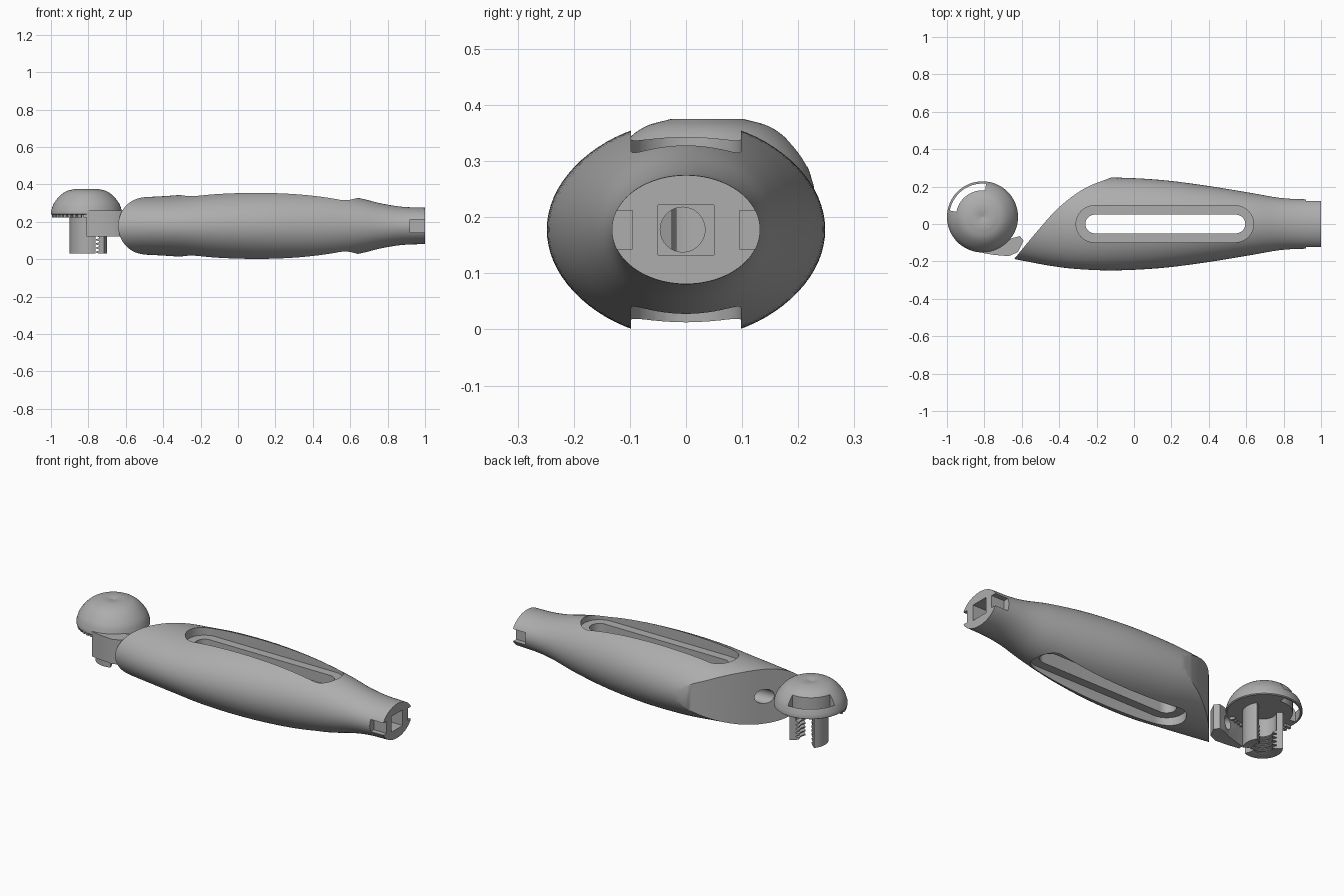
import bpy, bmesh, math
from mathutils import Vector

cube = bpy.data.objects.get("Cube")
if cube:
    bpy.data.objects.remove(cube, do_unlink=True)

GREY = (0.42, 0.42, 0.42, 1)
grey = bpy.data.materials.new("plain grey")
grey.use_nodes = True
grey.diffuse_color = GREY
grey.node_tree.nodes["Principled BSDF"].inputs["Base Color"].default_value = GREY

MID = 0.178            # height of the handle axis
HEAD = Vector((-0.81, 0.038, 0))


def make(name, rings, closed=False):
    """Skin a list of equal point rings, capping the ends unless closed."""
    bm = bmesh.new()
    rows = [[bm.verts.new(p) for p in ring] for ring in rings]
    n = len(rows[0])
    pairs = list(zip(rows, rows[1:])) + ([(rows[-1], rows[0])] if closed else [])
    for a, b in pairs:
        for i in range(n):
            j = (i + 1) % n
            bm.faces.new((a[i], a[j], b[j], b[i]))
    if not closed:
        bm.faces.new(rows[0])
        bm.faces.new(rows[-1])
    bmesh.ops.recalc_face_normals(bm, faces=bm.faces)
    mesh = bpy.data.meshes.new(name)
    bm.to_mesh(mesh)
    bm.free()
    mesh.materials.append(grey)
    obj = bpy.data.objects.new(name, mesh)
    bpy.context.collection.objects.link(obj)
    return obj


def prism(name, outline, z0, z1):
    return make(name, [[(x, y, z) for x, y in outline] for z in (z0, z1)])


def block(name, x, y, z):
    return prism(name, [(x[0], y[0]), (x[1], y[0]), (x[1], y[1]), (x[0], y[1])], *z)


def revolve(name, profile, a0=0, a1=360, steps=64):
    """Turn an (r, z) profile round the head axis through an arc."""
    full = a1 - a0 == 360
    rings = []
    for i in range(steps if full else steps + 1):
        a = math.radians(a0 + (a1 - a0) * i / steps)
        rings.append([HEAD + Vector((r * math.cos(a), r * math.sin(a), z)) for r, z in profile])
    return make(name, rings, full)


def rod(name, start, end, radius):
    axis = Vector(end) - Vector(start)
    u = axis.orthogonal().normalized()
    v = axis.normalized().cross(u)
    turns = [math.tau * i / 32 for i in range(32)]
    return make(name, [[Vector(c) + radius * (math.cos(t) * u + math.sin(t) * v) for t in turns]
                       for c in (start, end)])


def stadium(x0, x1, r):
    pts = []
    for cx, start in ((x1 - r, -90), (x0 + r, 90)):
        for i in range(17):
            a = math.radians(start + 180 * i / 16)
            pts.append((cx + r * math.cos(a), r * math.sin(a)))
    return pts


def spline(pts, per=6):
    """Smooth curve through a few points."""
    p = [Vector(q) for q in pts]
    p = [2 * p[0] - p[1]] + p + [2 * p[-1] - p[-2]]
    out = []
    for a, b, c, d in zip(p, p[1:], p[2:], p[3:]):
        for i in range(per):
            t = i / per
            out.append(b + t / 2 * (c - a + t * (2 * a - 5 * b + 4 * c - d
                                                 + t * (3 * b - a - 3 * c + d))))
    return out + [p[-2]]


def cut(obj, cutters):
    for c in cutters:
        m = obj.modifiers.new("cut", "BOOLEAN")
        m.operation, m.solver, m.object = "DIFFERENCE", "EXACT", c
    bpy.context.view_layer.update()
    graph = bpy.context.evaluated_depsgraph_get()
    mesh = bpy.data.meshes.new_from_object(obj.evaluated_get(graph))
    obj.modifiers.clear()
    obj.data = mesh
    for c in cutters:
        bpy.data.objects.remove(c, do_unlink=True)


# Handle: elliptical sections given as x, half width, half height
stations = [(-0.76, 0.165, 0.138), (-0.6, 0.195, 0.15), (-0.45, 0.223, 0.156),
            (-0.3, 0.241, 0.166), (-0.1, 0.248, 0.186), (0.15, 0.235, 0.194),
            (0.4, 0.203, 0.184), (0.62, 0.167, 0.154), (0.77, 0.141, 0.119),
            (0.88, 0.133, 0.102), (1.0, 0.132, 0.097)]
turns = [math.tau * i / 80 for i in range(80)]
handle = make("handle", [[(x, w * math.cos(t), MID + h * math.sin(t)) for t in turns]
                         for x, w, h in spline(stations)])

# Oblique bowed end, long slot with recessed rims, bore, socket and side notches
bow = spline([(-0.08, 0.28), (-0.12, 0.25), (-0.265, 0.19), (-0.4, 0.09),
              (-0.51, -0.03), (-0.61, -0.15), (-0.7, -0.26)])
slope = [(v.x, v.y) for v in bow] + [(-1, -0.26), (-1, 0.28)]
outer = stadium(-0.31, 0.64, 0.098)
cutters = [prism("end_cut", slope, -0.2, 0.6),
           prism("slot_cut", stadium(-0.26, 0.595, 0.05), -0.2, 0.6),
           prism("upper_rim_cut", outer, 0.295, 0.6),
           prism("lower_rim_cut", outer, -0.2, 2 * MID - 0.295),
           rod("bore_cut", (-0.9, -0.006, MID), (0.97, -0.006, MID), 0.04),
           block("socket_cut", (0.86, 1.1), (-0.05, 0.05), (0.133, 0.222))]
for s in (-1, 1):
    cutters.append(block("notch_cut", (0.92, 1.1), sorted((s * 0.095, s * 0.2)), (0.143, 0.212)))
cut(handle, cutters)

# Domed head with a curved slot near its rim
dome_line = spline([(0.19, 0.255), (0.176, 0.295), (0.145, 0.336), (0.11, 0.362), (0.065, 0.375)], 4)
dome = revolve("domed_head", [(0.001, 0.237), (0.185, 0.237), (0.19, 0.241)]
               + [(v.x, v.y) for v in dome_line] + [(0.028, 0.375), (0.001, 0.368)], steps=96)
arc = revolve("arc_cut", [(0.142, 0.1), (0.178, 0.1), (0.178, 0.5), (0.142, 0.5)], 84, 169, 30)
cut(dome, [arc])

# Grip teeth beneath the head rim
for i in range(14):
    a = 184 + i * 9
    revolve("rim_tooth", [(0.15, 0.24), (0.15, 0.224), (0.186, 0.224), (0.186, 0.24)], a, a + 5, 2)

# Split post: two shells with threads on the inside
thread = []
for i in range(5):
    z = 0.14 - i * 0.022
    thread += [(0.068, z), (0.068, z - 0.006), (0.05, z - 0.011), (0.05, z - 0.017)]
shell = [(0.1, 0.03), (0.1, 0.24), (0.068, 0.24)] + thread + [(0.068, 0.03)]
left_right = [("wide_post_shell", 140, 292, 28), ("narrow_post_shell", -34, 34, 14)]
for name, a0, a1, steps in left_right:
    post = revolve(name, shell, a0, a1, steps)
    post.location.x = 0.01

# Arm joining head and handle, with a pin hole
arm = prism("joining_arm", [(-0.81, -0.155), (-0.75, -0.165), (-0.67, -0.172), (-0.62, -0.15),
                            (-0.59, -0.09), (-0.61, -0.065), (-0.65, -0.075), (-0.7, -0.1),
                            (-0.81, -0.13)], 0.12, 0.26)
cut(arm, [rod("pin_cut", (-0.72, 0.02, 0.19), (-0.66, -0.14, 0.19), 0.035)])

# Smooth curved walls, keep crisp edges
for obj in list(bpy.context.scene.objects):
    if obj.type == "MESH":
        bpy.ops.object.select_all(action="DESELECT")
        obj.select_set(True)
        bpy.context.view_layer.objects.active = obj
        bpy.ops.object.shade_smooth_by_angle(angle=math.radians(32))
